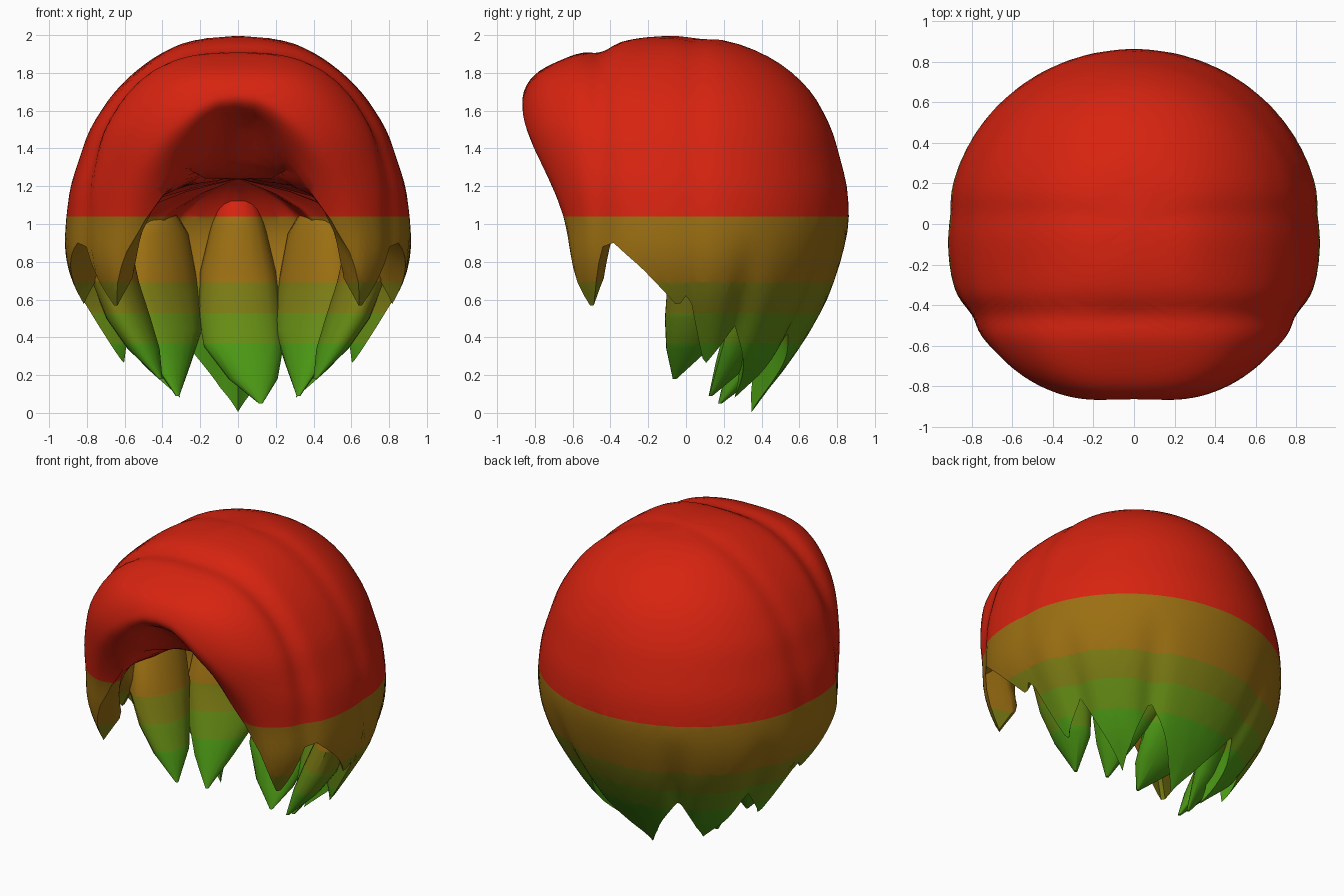
import bpy, bmesh, math
from mathutils import Vector

if "Cube" in bpy.data.objects:
    bpy.data.objects.remove(bpy.data.objects["Cube"])

COLS, ROWS, INNER = 180, 30, 14
BANDS = [1.04, 0.69, 0.53, 0.37]          # colour band heights
COLOURS = [("red", (.68, .017, .005)), ("amber brown", (.33, .16, .006)),
           ("olive", (.2, .2, .007)), ("moss green", (.13, .26, .007)),
           ("leaf green", (.07, .31, .007))]
MATS = []
for name, c in COLOURS:
    m = bpy.data.materials.new(name)
    m.diffuse_color = (*c, 1)
    m.use_nodes = True
    m.node_tree.nodes["Principled BSDF"].inputs["Base Color"].default_value = m.diffuse_color
    MATS.append(m)

# Half extents by height: front, side, back
FRONT = [(0, .5), (.5, .65), (.8, .72), (1.0, .73), (1.2, .79), (1.4, .86), (1.56, .885),
         (1.7, .865), (1.77, .83), (1.83, .77), (1.87, .68), (1.9, .58), (1.95, .43), (1.99, .22), (2, 0)]
SIDE = [(0, .3), (.08, .4), (.24, .61), (.4, .71), (.56, .81), (.7, .885), (.85, .92), (1.0, .915),
        (1.2, .89), (1.5, .79), (1.7, .66), (1.85, .5), (1.94, .35), (1.98, .22), (2, 0)]
BACK = [(0, .33), (.2, .5), (.4, .64), (.6, .75), (.8, .82), (1.0, .865), (1.2, .855),
        (1.5, .775), (1.7, .67), (1.85, .51), (1.93, .36), (1.98, .18), (2, 0)]
# Lower edge: angle from the front (degrees), height
EDGE = [(0, 1.57), (7, 1.555), (13, 1.49), (24, 1.3), (30, 1.18), (38, 1.02), (44, .85), (49, .65),
        (53, .54), (57, .66), (62, .88), (66, .9), (75, .77), (87, .56), (91, .64), (95, .4),
        (99, .25), (105, .34), (112, .46), (120, .28), (130, .08), (138, .2), (149, .43), (156, .32),
        (168, .13), (180, .005)]


def lerp(table, x):
    for (a, p), (b, q) in zip(table, table[1:]):
        if x <= b:
            return p + (q - p) * max(0, (x - a) / (b - a))
    return table[-1][1]


def soft(table, z):
    w = min(.06, (2 - z) * .5)
    return sum(lerp(table, z + w * k) for k in (-1, -.5, 0, .5, 1)) / 5


def radius(deg, z):
    a = math.radians(deg)
    fwd = math.cos(a)
    n = 2.8 if fwd > 0 else 2.0
    depth = max(1e-4, soft(FRONT if fwd > 0 else BACK, z))
    side = max(1e-4, soft(SIDE, z))
    r = ((abs(math.sin(a)) / side) ** n + (abs(fwd) / depth) ** n) ** (-1 / n)
    # furrows between the locks, fading out upwards
    furrow = sum(math.exp(-((deg - c) / 6) ** 2) for c in (112, 149))
    return r * (1 - .06 * furrow * max(0, min(1, (.95 - z) / .5)))


def place(deg, r, z, yoff=0):
    a = math.radians(deg)
    x, y = r * math.sin(a), -r * math.cos(a) + yoff
    # shallow valleys between the layers that run over the head
    k = 1 - .03 * math.exp(-((y + .45) / .07) ** 2) - .012 * math.exp(-((y - .05) / .08) ** 2)
    return Vector((x * k, y, .9 + (z - .9) * k if z > .9 else z))


def finish(name, bm):
    """Cut the mesh at the band heights, colour by height, shade smooth."""
    for h in BANDS:
        bmesh.ops.bisect_plane(bm, geom=bm.verts[:] + bm.edges[:] + bm.faces[:], dist=1e-5,
                               plane_co=(0, 0, h), plane_no=(0, 0, 1))
    bmesh.ops.recalc_face_normals(bm, faces=bm.faces[:])
    for f in bm.faces:
        z = f.calc_center_median().z
        f.material_index = sum(z < h for h in BANDS)
    me = bpy.data.meshes.new(name)
    bm.to_mesh(me)
    bm.free()
    for m in MATS:
        me.materials.append(m)
    ob = bpy.data.objects.new(name, me)
    bpy.context.collection.objects.link(ob)
    bpy.ops.object.select_all(action='DESELECT')
    ob.select_set(True)
    bpy.context.view_layer.objects.active = ob
    bpy.ops.object.shade_smooth_by_angle(angle=math.radians(40))


def hair_shell():
    bm = bmesh.new()
    top = bm.verts.new((0, 0, 1.99))
    roof = bm.verts.new((0, .4, 1.24))
    cols = []
    for i in range(COLS):
        deg = 360 * i / COLS
        d = min(deg, 360 - deg)
        zb = lerp(EDGE, d)
        front = max(0, min(1, (48 - d) / 25))       # rolled fringe weight
        col = [top]
        for j in range(1, ROWS + 1):                # outside
            t = j / ROWS
            z = 2 - (2 - zb) * t ** 1.6
            curl = 1 - .17 * front * max(0, (t - .8) / .2) ** 2.5
            col.append(bm.verts.new(place(deg, radius(d, z) * curl, z)))
        thick = .13 + .1 * max(0, 1 - zb)
        for j in range(1, INNER):                   # inside lining and flat roof
            u = j / INNER
            z = zb + (1.24 - zb) * u
            if front >= 1:                          # steep forehead, then level
                r = radius(d, zb) * .83
                z = zb + (1.24 - zb) * min(1, u * 3)
            else:
                r = radius(d, z) * (1 - .17 * front) - thick * min(1, u * 4) * (1 - front)
            k = u ** (7 - 6 * front)
            col.append(bm.verts.new(place(deg, r * (1 - k), z, .4 * k)))
        col.append(roof)
        cols.append(col)
    for a, b in zip(cols, cols[1:] + cols[:1]):
        for j in range(len(a) - 1):
            quad = [a[j], b[j], b[j + 1], a[j + 1]]
            bm.faces.new(list(dict.fromkeys(quad)))
    finish("hair_shell", bm)


def inner_lock(name, path, mirror=1, turn=0):
    """Tapered lock along points (x, y, z, half width, half depth), turned about z."""
    bm = bmesh.new()
    rings = []
    ct, st = math.cos(math.radians(turn)), math.sin(math.radians(turn))
    for x, y, z, w, d in path:
        ring = []
        for k in range(16):
            p, q = w * math.cos(k * math.tau / 16), d * math.sin(k * math.tau / 16)
            ring.append(bm.verts.new((mirror * (x + p * ct - q * st), y + p * st + q * ct, z)))
        rings.append(ring)
    for a, b in zip(rings, rings[1:]):
        for k in range(16):
            bm.faces.new((a[k], a[k - 1], b[k - 1], b[k]))
    bm.faces.new(rings[0])
    bm.faces.new(rings[-1])
    finish(name, bm)


hair_shell()
# Locks of the inner layer, side by side along the nape
inner_lock("nape_lock", [(0, .6, 1.3, .02, .02), (0, .6, 1.2, .07, .06), (0, .6, 1.0, .14, .13),
                         (0, .57, .75, .2, .14), (.01, .5, .52, .22, .13), (.03, .4, .35, .21, .12),
                         (.08, .28, .18, .13, .08), (.12, .18, .05, .01, .01)])
for s, side in ((1, "right"), (-1, "left")):
    inner_lock(side + "_inner_lock", [(.68, .16, 1.1, .03, .03), (.68, .14, .9, .18, .1),
                                      (.65, .1, .7, .21, .11), (.58, .05, .5, .17, .11),
                                      (.5, .01, .34, .12, .08), (.41, -.06, .18, .01, .01)], s, -70)
    inner_lock(side + "_rear_lock", [(.42, .5, 1.15, .04, .03), (.42, .49, .95, .19, .1),
                                     (.4, .44, .65, .24, .11), (.36, .36, .44, .21, .1),
                                     (.35, .25, .26, .12, .07), (.32, .13, .09, .01, .01)], s, -42)
